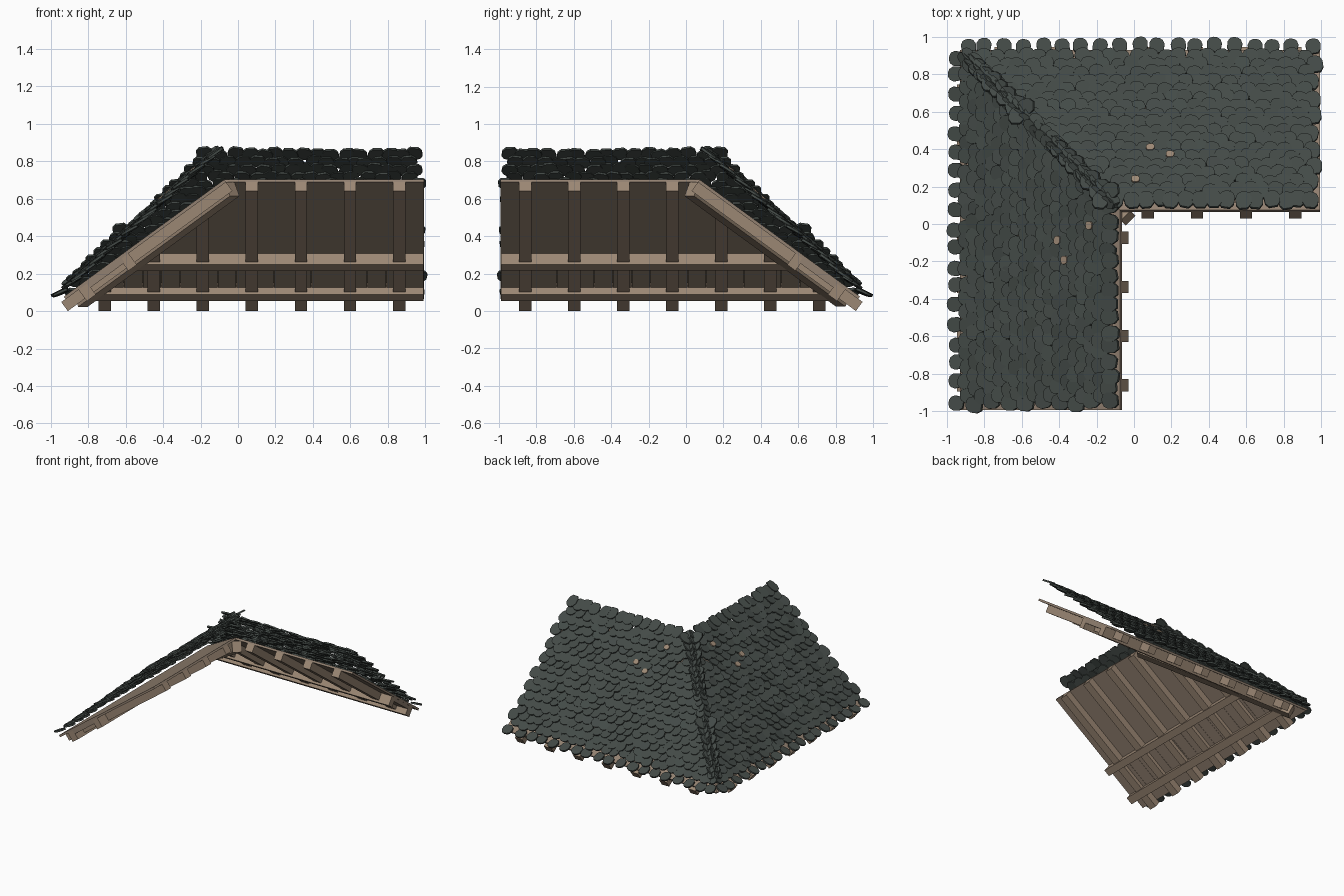
import bpy, bmesh, math, random
from mathutils import Vector, Matrix

if "Cube" in bpy.data.objects:
    bpy.data.objects.remove(bpy.data.objects["Cube"])

random.seed(4)


def material(name, rgb):
    m = bpy.data.materials.new(name)
    m.diffuse_color = (*rgb, 1)
    m.use_nodes = True
    m.node_tree.nodes["Principled BSDF"].inputs["Base Color"].default_value = m.diffuse_color
    return m


SLATE = material("dark_slate", (0.056, 0.068, 0.062))
TAN = material("tan_timber", (0.33, 0.245, 0.175))
PLANK = material("plank_brown", (0.29, 0.22, 0.165))
SWAP = Matrix(((0, -1, 0, 0), (-1, 0, 0, 0), (0, 0, 1, 0), (0, 0, 0, 1)))  # mirror over the hip


def make_object(bm, name, mats):
    bmesh.ops.recalc_face_normals(bm, faces=bm.faces)
    me = bpy.data.meshes.new(name)
    bm.to_mesh(me)
    for m in mats:
        me.materials.append(m)
    ob = bpy.data.objects.new(name, me)
    bpy.context.collection.objects.link(ob)


def both_wings(bm, name, mats):
    make_object(bm, "back_" + name, mats)
    bm.transform(SWAP)
    make_object(bm, "left_" + name, mats)
    bm.free()


def prism(bm, bottom, top):
    a = [bm.verts.new(p) for p in bottom]
    b = [bm.verts.new(p) for p in top]
    n = len(a)
    faces = [bm.faces.new(a[::-1]), bm.faces.new(b)]
    for i in range(n):
        faces.append(bm.faces.new((a[i], a[(i + 1) % n], b[(i + 1) % n], b[i])))
    return a + b, faces


# ---- timber frame, in slope coordinates: x along, s down the slope, d below the deck
TH = math.atan(0.73)
C, S = math.cos(TH), math.sin(TH)
LEN = 1.088


def at(x, s, d):
    return Vector((x, 0.065 + s * C - d * S, 0.69 - s * S - d * C))


def beam(bm, x0, x1, s0, s1, d0, d1):
    """Box on the back slope, mitred where it meets the hip."""
    corners = ((x0, s0), (x1, s0), (x1, s1), (x0, s1))
    vs, fs = prism(bm, [at(x, s, d1) for x, s in corners], [at(x, s, d0) for x, s in corners])
    es = list({e for f in fs for e in f.edges})
    cut = bmesh.ops.bisect_plane(bm, geom=vs + es + fs, plane_co=(0, 0, 0),
                                 plane_no=(1, 1, 0), clear_inner=True)
    edges = [g for g in cut["geom_cut"] if isinstance(g, bmesh.types.BMEdge)]
    if len(edges) > 2:
        bmesh.ops.edgeloop_fill(bm, edges=edges)


# deck
bm = bmesh.new()
beam(bm, -1.1, 0.993, 0, 1.06, -0.015, 0.002)
both_wings(bm, "deck", [PLANK])

# infill boards between the purlins
bm = bmesh.new()
for i in range(20):
    x = 0.99 - i * 0.1
    beam(bm, x - 0.098, x, 0.69, 0.92, 0.001, 0.03)
both_wings(bm, "infill_boards", [PLANK])

# rafters
bm = bmesh.new()
for i in range(7):
    x = 0.86 - i * 0.262
    beam(bm, x - 0.033, x + 0.033, 0, LEN, 0, 0.06)
both_wings(bm, "rafters", [TAN])

# purlins
bm = bmesh.new()
beam(bm, -1, 0.99, 0.645, 0.70, 0, 0.077)
beam(bm, -1, 0.99, 0.915, 0.975, 0, 0.077)
both_wings(bm, "purlins", [TAN])

# hip rafter under the corner
bm = bmesh.new()
hip = Vector((-1, 1, -0.73)).normalized()
side = Vector((1, 1, 0)).normalized() * 0.036
under = hip.cross(side).normalized()
if under.z > 0:
    under = -under
p0 = Vector((-0.045, 0.045, 0.69))
p1 = p0 + Vector((-1, 1, -0.73)) * 0.81
ring = [side, -side, -side + under * 0.085, side + under * 0.085]
prism(bm, [p0 + r for r in ring], [p1 + r for r in ring])
make_object(bm, "hip_rafter", [TAN])
bm.free()

# ---- slate shingles on a steeper plane than the timber: rough rounded discs
SHAPE = ((-0.26, -1), (0.26, -1), (0.47, -0.75), (0.5, -0.35), (0.36, -0.1), (0.14, 0),
         (-0.14, 0), (-0.36, -0.1), (-0.5, -0.35), (-0.47, -0.75))


def shingle(bm, tip, across, down, width, length, tilt=0.17, thick=0.013, tan=0.0):
    normal = across.cross(down).normalized()
    if normal.z < 0:
        normal = -normal
    yaw = Matrix.Rotation(random.uniform(-0.2, 0.2), 3, normal)
    across, down = yaw @ across, yaw @ down
    roll = random.uniform(-0.14, 0.14)
    tilt += random.uniform(-0.05, 0.05)
    bottom = []
    for u, v in SHAPE:
        u, v = u * width, v * length
        bottom.append(tip + across * u + down * v + normal * (v * tilt + u * roll))
    _, faces = prism(bm, bottom, [p + normal * thick for p in bottom])
    if random.random() < tan:
        for f in faces:
            f.material_index = 1


X = Vector((1, 0, 0))
SLOPE = 0.90
DOWN = Vector((0, 1, -SLOPE)).normalized()


def roof_z(y):
    return 0.855 - SLOPE * (y - 0.10)


bm = bmesh.new()
for r in range(18):
    y = 0.168 + r * 0.0447
    x = 0.95 - (r % 2) * 0.037
    while x > -y - 0.005:
        jy = y + random.uniform(-0.008, 0.008)
        tip = Vector((x + random.uniform(-0.007, 0.007), jy, roof_z(jy) + 0.012))
        shingle(bm, tip, X, DOWN, 0.086, 0.1)
        # small bare timber chip showing between the slates
        if random.random() < 0.018:
            shingle(bm, tip + Vector((0.03, -0.012, 0.022)), X, DOWN, 0.045, 0.04, 0.1, 0.012, 1.0)
        x -= 0.0745
# spaced, flatter eave row
x = 0.95
flat = Vector((0, 1, -0.5)).normalized()
while x > -0.93:
    shingle(bm, Vector((x, 0.988 + random.uniform(-0.008, 0.006), 0.076)), X, flat, 0.08, 0.085, 0.05)
    x -= random.uniform(0.09, 0.112)
both_wings(bm, "shingles", [SLATE, TAN])

# hip shingles, overlapping in pairs down the corner
bm = bmesh.new()
hip = Vector((-1, 1, -SLOPE)).normalized()
out = Vector((1, 1, 0)).normalized()
for i in range(27):
    y = 0.155 + i * 0.0295
    c = Vector((-y, y, roof_z(y) + 0.036))
    for sgn in (1, -1):
        across = (out * sgn + Vector((0, 0, -0.75))).normalized()
        across = (across - hip * across.dot(hip)).normalized()
        shingle(bm, c + across * 0.024, across, hip, 0.062, 0.08, 0.18)
make_object(bm, "hip_shingles", [SLATE, TAN])
bm.free()
